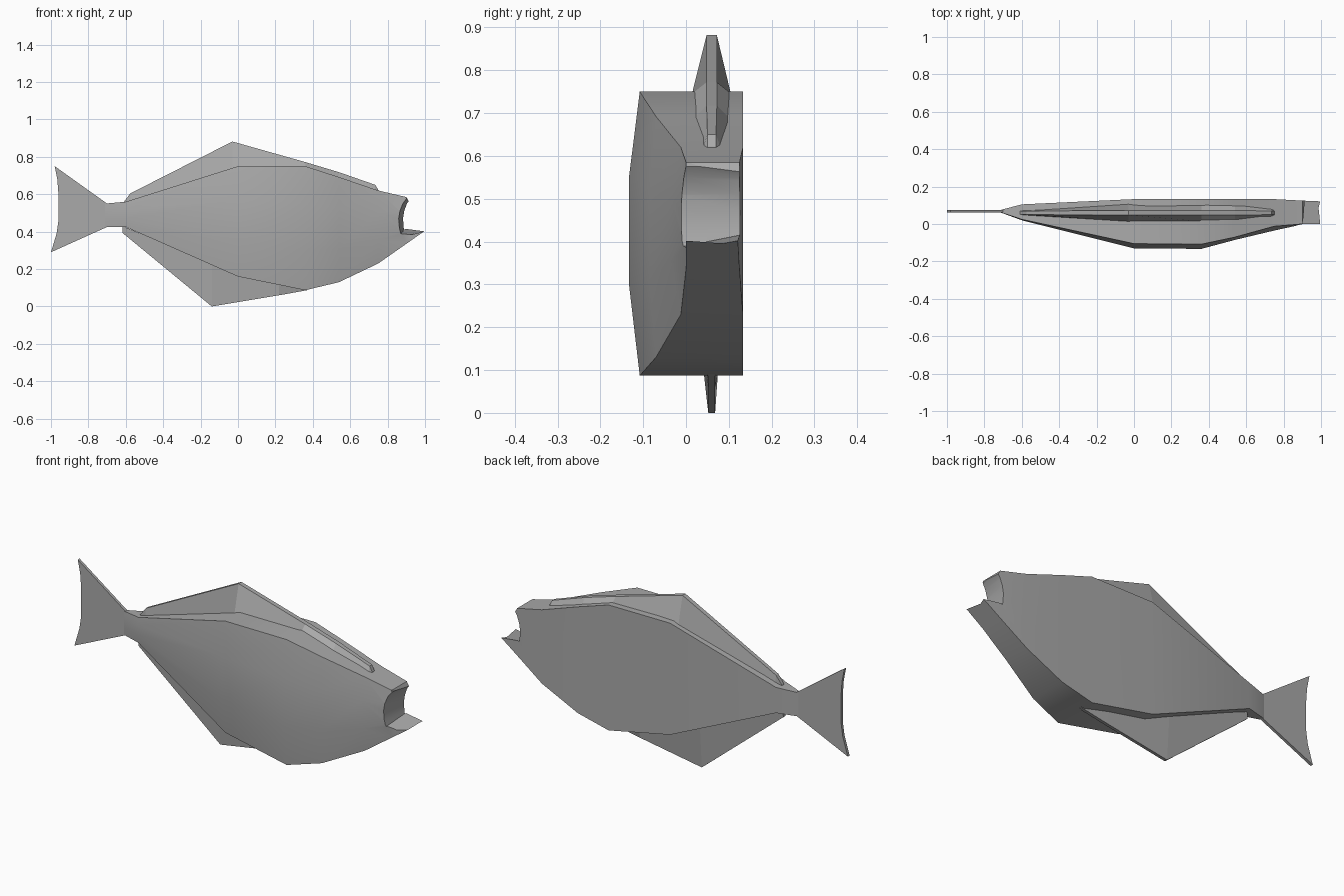
import bpy, bmesh

cube = bpy.data.objects.get("Cube")
if cube:
    bpy.data.objects.remove(cube)

grey = bpy.data.materials.new("fish grey")
grey.use_nodes = True
grey.diffuse_color = (0.4, 0.4, 0.4, 1)
grey.node_tree.nodes["Principled BSDF"].inputs["Base Color"].default_value = grey.diffuse_color


def loft(name, rings):
    """Skin a list of equal-length rings and cap both ends."""
    bm = bmesh.new()
    loops = [[bm.verts.new(p) for p in ring] for ring in rings]
    n = len(loops[0])
    for a, b in zip(loops, loops[1:]):
        for i in range(n):
            j = (i + 1) % n
            bm.faces.new((a[i], a[j], b[j], b[i]))
    bm.faces.new(loops[0])
    bm.faces.new(loops[-1])
    bmesh.ops.recalc_face_normals(bm, faces=bm.faces)
    mesh = bpy.data.meshes.new(name)
    bm.to_mesh(mesh)
    bm.free()
    mesh.materials.append(grey)
    obj = bpy.data.objects.new(name, mesh)
    bpy.context.collection.objects.link(obj)
    return obj


def smooth(obj):
    bpy.ops.object.select_all(action="DESELECT")
    obj.select_set(True)
    bpy.context.view_layer.objects.active = obj
    bpy.ops.object.shade_smooth_by_angle(angle=0.45)


def body_ring(x, low, high, edge, belly, back):
    h = high - low
    return [(x, back, low), (x, edge, low), (x, belly, low + 0.32 * h),
            (x, belly, low + 0.7 * h), (x, edge, high), (x, back, high)]


# Flat-backed body with a bulging front: x, low, high, edge, belly, back
body = loft("body", [body_ring(*s) for s in (
    (-0.71, 0.425, 0.55, 0.061, 0.06, 0.076),
    (-0.6, 0.425, 0.56, 0.025, 0.02, 0.105),
    (0, 0.16, 0.75, -0.105, -0.13, 0.133),
    (0.36, 0.087, 0.75, -0.108, -0.133, 0.133),
    (0.54, 0.13, 0.692, -0.07, -0.085, 0.133),
    (0.75, 0.23, 0.62, -0.012, -0.035, 0.133),
    (0.9, 0.335, 0.585, 0, -0.002, 0.125),
    (1, 0.405, 0.412, 0, 0, 0.121))])

# Open mouth, cut slightly deeper on the front side
mouth = [(0.875, 0.64), (0.88, 0.575), (0.862, 0.55), (0.847, 0.51), (0.841, 0.47),
         (0.844, 0.425), (0.855, 0.39), (1.01, 0.411), (1.1, 0.64)]
cutter = loft("mouth_cutter", [
    [(x + 0.02 + 0.17 * y, y, z + (0.2 * y if z < 0.4 else 0)) for x, z in mouth]
    for y in (-0.1, 0.2)])
cutter.hide_render = True
cut = body.modifiers.new("mouth", "BOOLEAN")
cut.object = cutter
cut.solver = "EXACT"
bpy.context.view_layer.objects.active = body
bpy.ops.object.modifier_apply(modifier="mouth")
bpy.data.objects.remove(cutter)
smooth(body)


def fin_ring(x, root, tip, half_root, half_tip):
    c = 0.06
    return [(x, c - half_root, root), (x, c + half_root, root),
            (x, c + half_tip, tip), (x, c - half_tip, tip)]


# Dorsal fin, wide at the root: x, root, tip, half widths
loft("dorsal_fin", [fin_ring(*s) for s in (
    (-0.61, 0.54, 0.56, 0.011, 0.009),
    (-0.575, 0.55, 0.605, 0.014, 0.01),
    (-0.03, 0.74, 0.882, 0.046, 0.012),
    (0.36, 0.745, 0.772, 0.046, 0.012),
    (0.54, 0.685, 0.718, 0.044, 0.012),
    (0.735, 0.615, 0.65, 0.022, 0.01),
    (0.75, 0.6, 0.622, 0.018, 0.01))])

# Ventral fin
loft("ventral_fin", [fin_ring(*s) for s in (
    (-0.617, 0.43, 0.393, 0.011, 0.008),
    (-0.14, 0.23, 0, 0.024, 0.008),
    (0.22, 0.125, 0.06, 0.022, 0.008),
    (0.37, 0.095, 0.087, 0.012, 0.008))])

# Forked tail fin
tail = [(-0.7, 0.425), (-0.7, 0.55), (-0.98, 0.75), (-0.966, 0.68), (-0.96, 0.6),
        (-0.96, 0.46), (-0.97, 0.39), (-1, 0.29)]
loft("tail_fin", [[(x, y, z) for x, z in tail] for y in (0.061, 0.076)])
